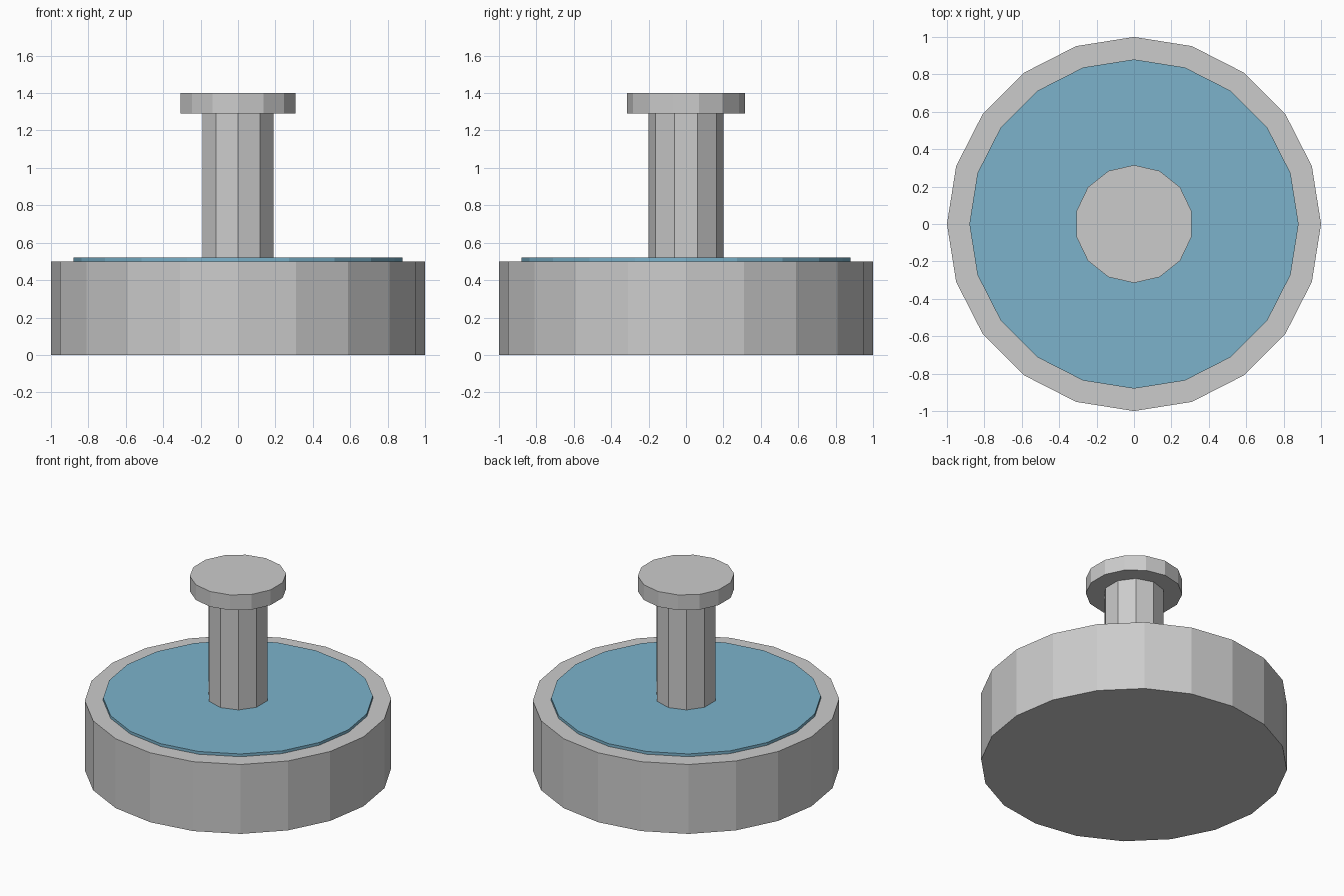
import bpy

if "Cube" in bpy.data.objects:
    bpy.data.objects.remove(bpy.data.objects["Cube"])


def drum(name, sides, radius, bottom, top, material=None):
    """Flat-shaded upright prism with a corner pointing along +y."""
    bpy.ops.mesh.primitive_cylinder_add(
        vertices=sides, radius=radius, depth=top - bottom,
        location=(0, 0, (bottom + top) / 2))
    obj = bpy.context.object
    obj.name = name
    obj.data.name = name
    if material:
        obj.data.materials.append(material)
    return obj


water_blue = bpy.data.materials.new("water_blue")
water_blue.diffuse_color = (0.2, 0.45, 0.6, 1)
water_blue.use_nodes = True
water_blue.node_tree.nodes["Principled BSDF"].inputs["Base Color"].default_value = water_blue.diffuse_color

# Broad stone basin
drum("basin", 20, 1.0, 0.0, 0.5)

# Thin water disc lying on the basin
drum("water", 20, 0.88, 0.48, 0.52, water_blue)

# Central column and its cap
drum("column", 10, 0.2, 0.5, 1.29)
drum("column_cap", 14, 0.315, 1.29, 1.4)
